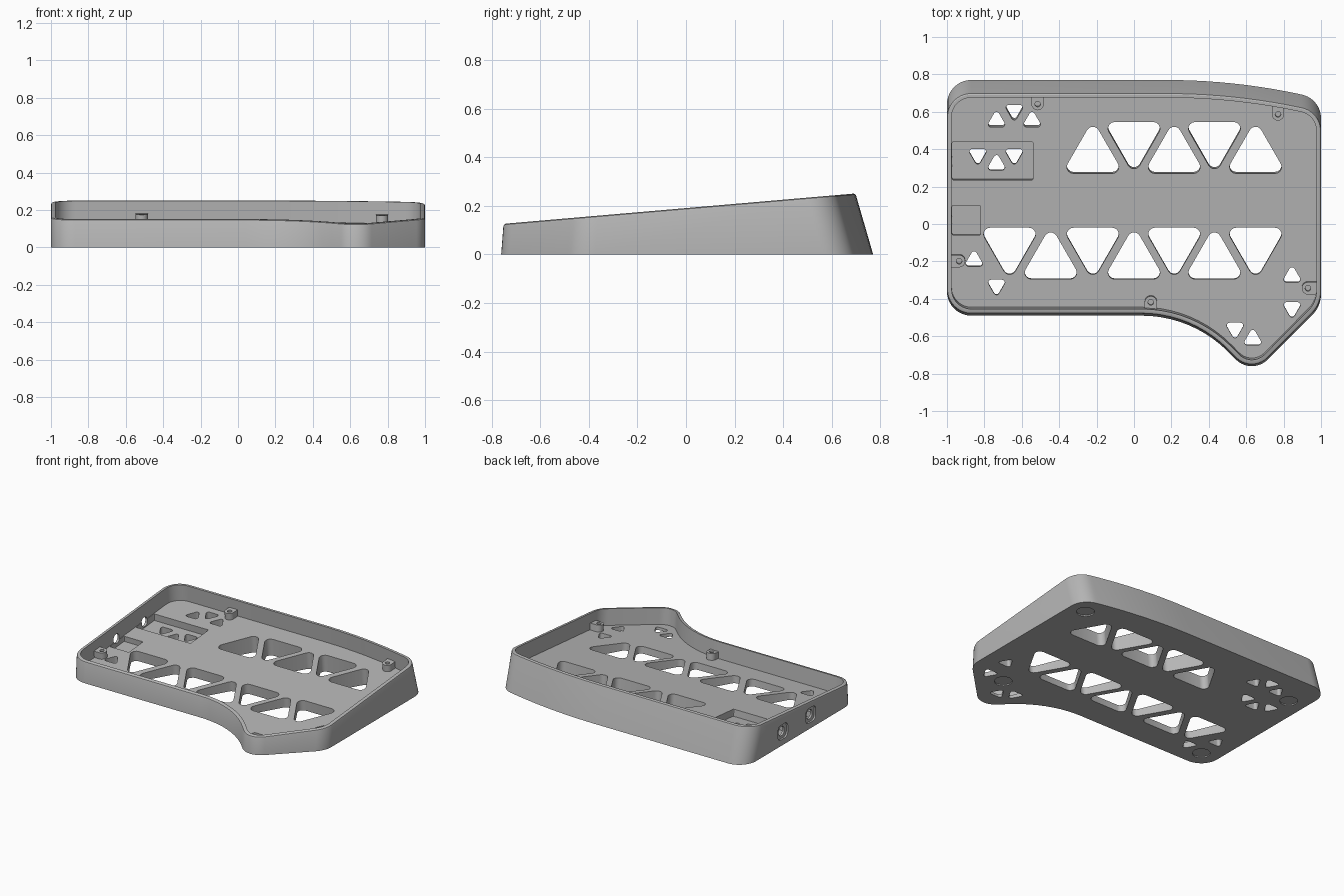
import bpy, bmesh, math
from mathutils import Vector

cube = bpy.data.objects.get("Cube")
if cube:
    bpy.data.objects.remove(cube, do_unlink=True)

SLOPE = 0.0862      # tilt of the rim and floor
DEPTH = 0.115       # rim to floor
WALL = 0.025

grey = bpy.data.materials.new("plain grey")
grey.use_nodes = True
grey.diffuse_color = (0.47, 0.47, 0.47, 1)
grey.node_tree.nodes["Principled BSDF"].inputs["Base Color"].default_value = (0.47, 0.47, 0.47, 1)


def rim_z(y):
    return 0.125 + SLOPE * (y + 0.76)


def floor_z(y):
    return rim_z(y) - DEPTH


def rounded(corners, steps=10):
    """Polygon of (x, y, radius) corners turned into a filleted outline."""
    out = []
    for i, (x, y, r) in enumerate(corners):
        p = Vector((x, y))
        a = (Vector(corners[i - 1][:2]) - p).normalized()
        b = (Vector(corners[(i + 1) % len(corners)][:2]) - p).normalized()
        half = a.angle(b) / 2
        centre = p + (a + b).normalized() * (r / math.sin(half))
        start = p + a * (r / math.tan(half)) - centre
        end = p + b * (r / math.tan(half)) - centre
        sweep = math.atan2(start.x * end.y - start.y * end.x, start.dot(end))
        for s in range(steps + 1):
            t = sweep * s / steps
            c, n = math.cos(t), math.sin(t)
            out.append(centre + Vector((start.x * c - start.y * n, start.x * n + start.y * c)))
    return out


def inset(pts, d):
    """Move a counter-clockwise outline inward by d."""
    out = []
    for i, p in enumerate(pts):
        a = (p - pts[i - 1]).normalized()
        b = (pts[(i + 1) % len(pts)] - p).normalized()
        t = (a + b).normalized()
        out.append(p + Vector((-t.y, t.x)) * d)
    return out


def circle(x, y, r, n=24):
    return [Vector((x + r * math.cos(i * math.tau / n), y + r * math.sin(i * math.tau / n))) for i in range(n)]


def loft(bm, rings):
    """Closed solid through a stack of equal-length rings."""
    rows = [[bm.verts.new(co) for co in ring] for ring in rings]
    n = len(rows[0])
    faces = [bm.faces.new(rows[0][::-1]), bm.faces.new(rows[-1])]
    for low, high in zip(rows, rows[1:]):
        for i in range(n):
            j = (i + 1) % n
            faces.append(bm.faces.new((low[i], low[j], high[j], high[i])))
    bmesh.ops.recalc_face_normals(bm, faces=faces)


def raked(bm, pts, low, high, ref=0.0):
    """Prism square to the tilted floor, between two heights above it."""
    loft(bm, [[(p.x, p.y - SLOPE * (h - ref), floor_z(p.y) + h) for p in pts] for h in (low, high)])


def finish(bm, name):
    mesh = bpy.data.meshes.new(name)
    bm.to_mesh(mesh)
    bm.free()
    ob = bpy.data.objects.new(name, mesh)
    bpy.context.collection.objects.link(ob)
    mesh.materials.append(grey)
    return ob


def select(ob):
    bpy.ops.object.select_all(action='DESELECT')
    ob.select_set(True)
    bpy.context.view_layer.objects.active = ob


def cut(target, bm, name):
    cutter = finish(bm, name)
    cutter.hide_render = True
    mod = target.modifiers.new(name, 'BOOLEAN')
    mod.operation, mod.solver, mod.object = 'DIFFERENCE', 'EXACT', cutter
    select(target)
    bpy.ops.object.modifier_apply(modifier=name)
    bpy.data.objects.remove(cutter, do_unlink=True)


# Outer wedge: outline on the ground, leaning in towards the rim
outline = rounded([(-1, 0.77, 0.13), (-1, -0.49, 0.13), (0.31, -0.49, 0.65), (0.63, -0.81, 0.12),
                   (1, -0.44, 0.16), (1, 0.67, 0.13), (0.53, 0.77, 3.4)])


def lean(p):
    t = min(max(p.y / 0.5, 0), 1)
    return Vector((p.x, p.y + (0.07 - 0.34 * t) * rim_z(p.y)))


top = [lean(p) for p in outline]
rings = [[(p.x, p.y, 0) for p in outline]]
for d, drop in ((0, 0.012), (0.003, 0.004), (0.01, 0)):
    rings.append([(p.x, p.y, rim_z(p.y) - drop) for p in inset(top, d)])
bm = bmesh.new()
loft(bm, rings)
case = finish(bm, "case")

# Tray cavity
bm = bmesh.new()
raked(bm, inset(top, WALL), 0, DEPTH + 0.1, DEPTH)
cut(case, bm, "cavity_cutter")

# Recesses in the floor beside the ports
bm = bmesh.new()
for x0, x1, y0, y1, d in ((-0.972, -0.54, 0.235, 0.44, 0.05), (-0.972, -0.82, -0.06, 0.1, 0.04)):
    raked(bm, rounded([(x0, y0, 0.008), (x1, y0, 0.008), (x1, y1, 0.008), (x0, y1, 0.008)], 3), -d, 0.03)
cut(case, bm, "recess_cutter")

# Triangular openings through the floor: x, y, direction
large = [(x, 0.365, 1) for x in (-0.22, 0.215, 0.65)] + [(x, 0.45, -1) for x in (0, 0.43)]
large += [(x, -0.115, -1) for x in (-0.665, -0.22, 0.215, 0.65)] + [(x, -0.2, 1) for x in (-0.445, 0, 0.43)]
small = [(-0.735, 0.55, 1), (-0.64, 0.605, -1), (-0.545, 0.55, 1), (-0.835, 0.365, -1), (-0.735, 0.315, 1),
         (-0.64, 0.365, -1), (-0.855, -0.195, 1), (-0.735, -0.33, -1), (0.845, -0.28, 1),
         (0.845, -0.45, -1), (0.54, -0.56, -1), (0.635, -0.615, 1)]
bm = bmesh.new()
for group, size, r in ((large, 0.095, 0.035), (small, 0.032, 0.015)):
    w = math.sqrt(3) * size
    for x, y, s in group:
        tri = rounded([(x - s * w, y - s * size, r), (x + s * w, y - s * size, r), (x, y + s * 2 * size, r)], 5)
        raked(bm, tri, -0.25, 0.03)
cut(case, bm, "triangle_cutter")

# Shallow round foot recesses underneath
bm = bmesh.new()
for x, y in ((0.88, 0.56), (-0.87, 0.52), (-0.87, -0.36), (0.71, -0.47)):
    loft(bm, [[(p.x, p.y, z) for p in circle(x, y, 0.058, 32)] for z in (-0.02, 0.008)])
cut(case, bm, "foot_cutter")


# Two side ports: a shallow outer pocket, then an opening through the wall
def port(bm, y, z, w, h, r, x0, x1):
    shape = rounded([(y - w, z - h, r), (y + w, z - h, r), (y + w, z + h, r), (y - w, z + h, r)], 6)
    loft(bm, [[(x, p.x, p.y) for p in shape] for x in (x0, x1)])


for name, w, h, r, x1 in (("pocket_cutter", 0.055, 0.052, 0.03, -0.988), ("port_cutter", 0.03, 0.032, 0.025, -0.95)):
    bm = bmesh.new()
    for y in (0.02, 0.335):
        port(bm, y, 0.095, w, h, r, -1.05, x1)
    cut(case, bm, name)

# Screw posts: rounded tabs growing out of the nearest wall
posts = [(-0.515, 0.645, 90), (0.77, 0.59, 90), (-0.935, -0.195, 180), (0.93, -0.34, 0), (0.09, -0.415, -90)]
for i, (x, y, turn) in enumerate(posts):
    ang = math.radians(turn)
    out = Vector((math.cos(ang), math.sin(ang)))
    side = Vector((-out.y, out.x))
    c = Vector((x, y))
    r, reach = 0.033, 0.052
    if turn == 90:
        reach = 0.047
    tab = [c + out * reach - side * r, c + out * reach + side * r]
    for s in range(13):
        t = math.pi * s / 12
        tab.append(c + side * (r * math.cos(t)) - out * (r * math.sin(t)))
    bm = bmesh.new()
    raked(bm, tab, -0.005, 0.046)
    post = finish(bm, f"screw_post_{i + 1}")
    bm = bmesh.new()
    raked(bm, circle(x, y, 0.015, 16), 0.005, 0.08)
    cut(post, bm, "screw_hole_cutter")

# Smooth curved walls, keep edges crisp
for ob in list(bpy.context.collection.objects):
    if ob.type == 'MESH' and (ob == case or ob.name.startswith("screw_post")):
        select(ob)
        bpy.ops.object.shade_smooth_by_angle(angle=math.radians(30))
